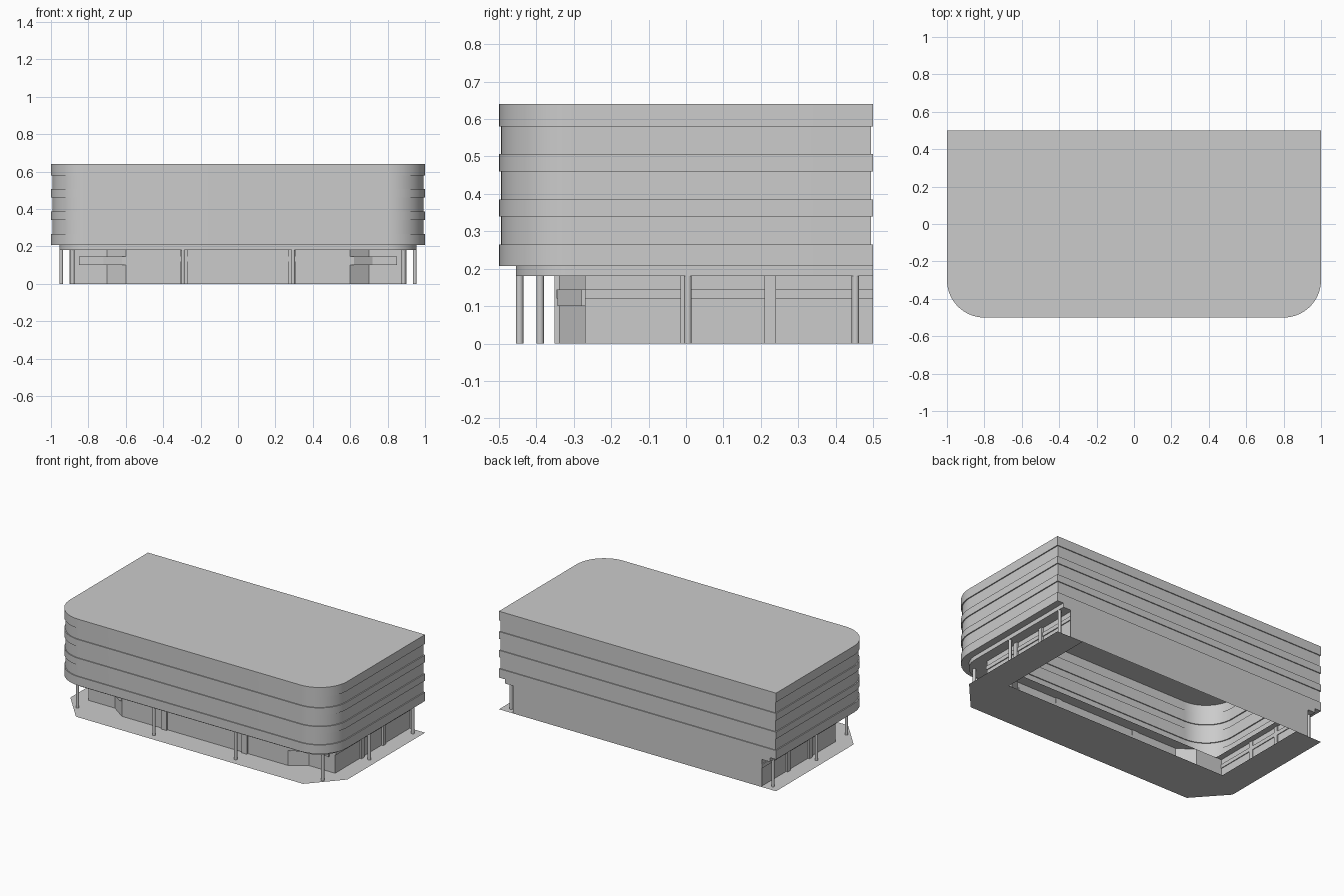
import bpy, bmesh, math
from mathutils import Vector

old = bpy.data.objects.get("Cube")
if old:
    bpy.data.objects.remove(old)

grey = bpy.data.materials.new("light_grey")
grey.use_nodes = True
COLOR = (0.6, 0.6, 0.6, 1)
grey.diffuse_color = COLOR
for node in grey.node_tree.nodes:
    if node.type == 'BSDF_PRINCIPLED':
        node.inputs["Base Color"].default_value = COLOR


def finish(name, bm, smooth=False):
    mesh = bpy.data.meshes.new(name)
    bm.to_mesh(mesh)
    bm.free()
    mesh.materials.append(grey)
    obj = bpy.data.objects.new(name, mesh)
    bpy.context.collection.objects.link(obj)
    if smooth:
        bpy.ops.object.select_all(action='DESELECT')
        obj.select_set(True)
        bpy.context.view_layer.objects.active = obj
        bpy.ops.object.shade_smooth_by_angle(angle=math.radians(30))
    return obj


def footprint(hx, front, back, r, z, seg=14):
    """Rectangle with its two front corners rounded."""
    pts = [(hx, back)]
    for side in (1, -1):
        arc = [(side * (hx - r + r * math.cos(a)), front + r - r * math.sin(a))
               for a in (math.pi / 2 * i / seg for i in range(seg + 1))]
        pts += arc if side > 0 else arc[::-1]
    pts.append((-hx, back))
    return [Vector((x, y, z)) for x, y in pts]


def loft(name, loops, cap=False):
    bm = bmesh.new()
    rings = [[bm.verts.new(p) for p in loop] for loop in loops]
    n = len(rings[0])
    for low, high in zip(rings, rings[1:]):
        for i in range(n):
            j = (i + 1) % n
            bm.faces.new((low[j], low[i], high[i], high[j]))
    if cap:
        bm.faces.new(rings[-1][::-1])
    flat = [f for f in bm.faces if f.calc_area() < 1e-6]
    bmesh.ops.delete(bm, geom=flat, context='FACES_ONLY')
    bmesh.ops.recalc_face_normals(bm, faces=bm.faces)
    return finish(name, bm, True)


def box(bm, x0, x1, y0, y1, z0, z1):
    made = bmesh.ops.create_cube(bm, size=1)["verts"]
    for v in made:
        v.co = Vector((x0 + (v.co.x + .5) * (x1 - x0),
                       y0 + (v.co.y + .5) * (y1 - y0),
                       z0 + (v.co.z + .5) * (z1 - z0)))


def ribbon(name, path, z0, z1):
    """Open vertical sheet along a plan path."""
    bm = bmesh.new()
    low = [bm.verts.new((x, y, z0)) for x, y in path]
    high = [bm.verts.new((x, y, z1)) for x, y in path]
    for i in range(len(path) - 1):
        bm.faces.new((low[i], low[i + 1], high[i + 1], high[i]))
    return finish(name, bm)


# Upper storeys: hollow shell of projecting bands and recessed window strips
def outer(z):
    return footprint(1, -.5, .5, .2, z)


def recessed(z):
    return footprint(.993, -.494, .494, .193, z)


def under(z):
    return footprint(.955, -.455, .5, .155, z)


bands = [(.207, .265), (.34, .385), (.46, .507), (.58, .64)]
levels = [under(.207)]
for i, (z0, z1) in enumerate(bands):
    if i:
        levels.append(recessed(z0))
    levels += [outer(z0), outer(z1)]
    if i < len(bands) - 1:
        levels.append(recessed(z1))
loft("upper_storeys", levels, cap=True)

# Soffit below the upper storeys
loft("soffit", [footprint(.85, -.27, .5, .02, .18), under(.18), under(.207)])

# Ground floor walls with set-back front corners
half = [(.89, .5), (.89, -.27), (.7, -.27), (.6, -.34)]
path = [(-x, y) for x, y in half] + half[::-1]
ribbon("ground_floor_wall", path, 0, .18)
ribbon("back_wall", [(.9, .5), (-.9, .5)], 0, .18)

# Horizontal rails and vertical mullions on the ground floor
D = .006
bm = bmesh.new()
for z0, z1 in [(.12, .145)]:
    for x0, x1 in [(-.59, -.31), (-.27, .27), (.31, .59)]:
        box(bm, x0, x1, -.34 - D, -.335, z0, z1)
    for s in (1, -1):
        xs = sorted((s * .885, s * (.89 + D)))
        for y0, y1 in [(-.27, -.015), (.015, .21), (.24, .5)]:
            box(bm, *xs, y0, y1, z0, z1)
finish("wall_rails", bm)

bm = bmesh.new()
for s in (1, -1):
    xs = sorted((s * .885, s * (.89 + 2 * D)))
    for y in (0, .225):
        box(bm, *xs, y - .015, y + .015, 0, .18)
    box(bm, s * .29 - .02, s * .29 + .02, -.34 - 2 * D, -.335, 0, .18)
finish("mullions", bm)

# Entrance fascias across the set-back corners
for s, side in ((1, "left"), (-1, "right")):
    bm = bmesh.new()
    plan = [(.6, -.343), (.62, -.343), (.72, -.28), (.85, -.28), (.85, -.27), (.7, -.27)]
    face = bm.faces.new([bm.verts.new((s * x, y, .1)) for x, y in plan])
    up = bmesh.ops.extrude_face_region(bm, geom=[face])["geom"]
    for v in up:
        if isinstance(v, bmesh.types.BMVert):
            v.co.z = .145
    bmesh.ops.recalc_face_normals(bm, faces=bm.faces)
    finish("entrance_fascia_" + side, bm)

# Round columns under the overhang
bm = bmesh.new()
for s in (1, -1):
    for x, y in [(.295, -.445), (.885, -.39), (.945, .005), (.945, .453)]:
        verts = bmesh.ops.create_cone(bm, cap_ends=True, segments=16, radius1=.01,
                                      radius2=.01, depth=.18)["verts"]
        bmesh.ops.translate(bm, verts=verts, vec=(s * x, y, .09))
finish("columns", bm, True)

# Paved base, open beneath the interior
bm = bmesh.new()
rim = [(1, .5), (1, -.3), (.82, -.5)]
hole = [(.81, .5), (.81, -.165), (.81, -.165)]
rim += [(-x, y) for x, y in rim[::-1]]
hole += [(-x, y) for x, y in hole[::-1]]
a = [bm.verts.new((x, y, 0)) for x, y in rim]
b = [bm.verts.new((x, y, 0)) for x, y in hole]
for i in range(len(a) - 1):
    bm.faces.new((a[i + 1], a[i], b[i], b[i + 1]))
bmesh.ops.remove_doubles(bm, verts=bm.verts, dist=1e-4)
for f in bm.faces:
    f.normal_update()
    if f.normal.z < 0:
        f.normal_flip()
finish("paving", bm)
